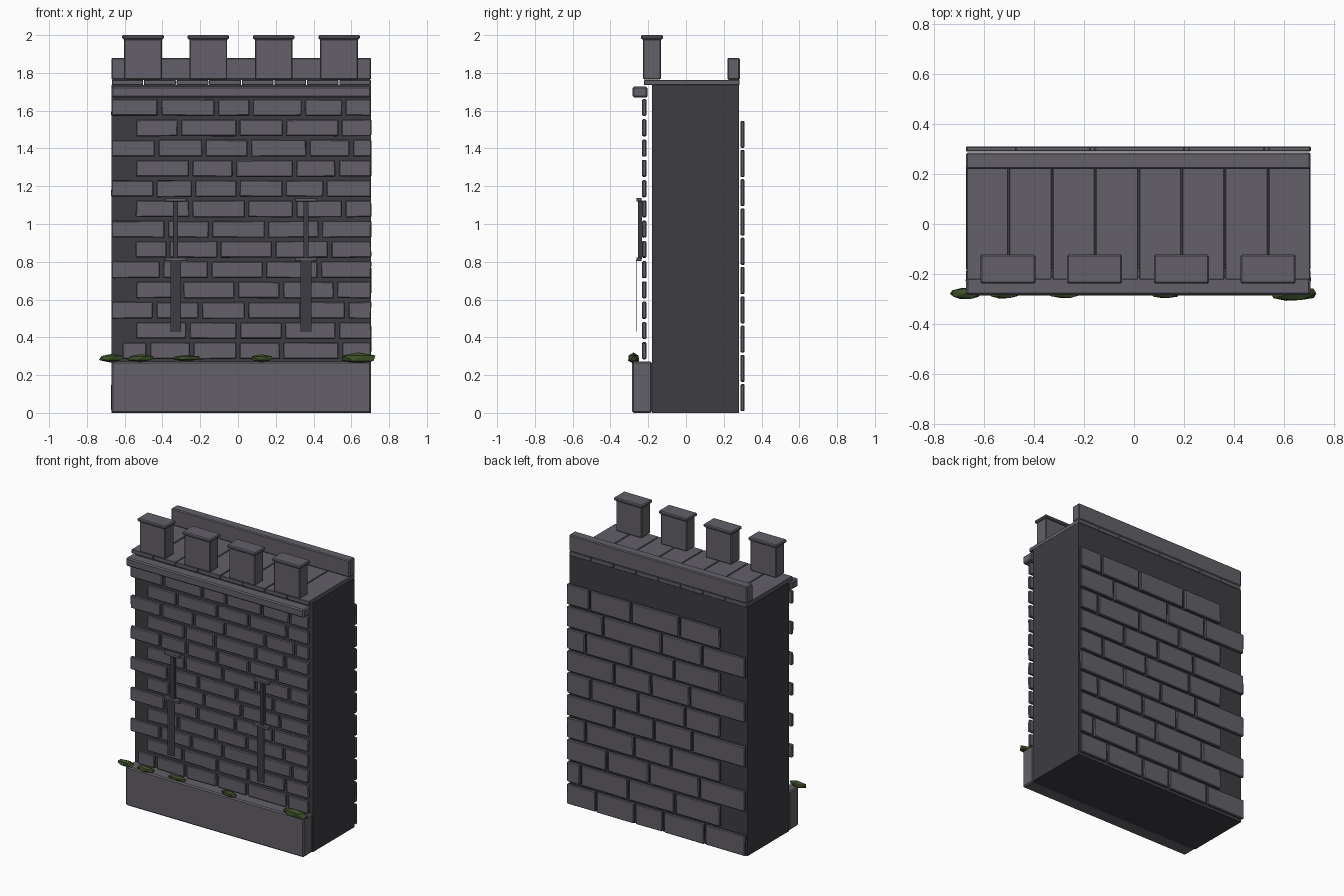
import bpy, bmesh, math, random
from mathutils import Vector

if "Cube" in bpy.data.objects:
    bpy.data.objects.remove(bpy.data.objects["Cube"])

random.seed(4)
XL, XR = -0.67, 0.705


def material(name, rgb):
    m = bpy.data.materials.new(name)
    m.diffuse_color = (*rgb, 1)
    m.use_nodes = True
    m.node_tree.nodes["Principled BSDF"].inputs["Base Color"].default_value = m.diffuse_color
    return m


STONE = material("grey stone", (0.125, 0.118, 0.138))
DARK = material("dark mortar", (0.047, 0.045, 0.053))
MOSS = material("moss green", (0.045, 0.075, 0.02))


def finish(name, bm, mat):
    mesh = bpy.data.meshes.new(name)
    bm.to_mesh(mesh)
    bm.free()
    mesh.materials.append(mat)
    ob = bpy.data.objects.new(name, mesh)
    bpy.context.collection.objects.link(ob)
    return ob


def add_box(bm, x, y, z, bevel=0.0, jitter=0.0):
    """Box from (min, max) ranges, optionally uneven and bevelled."""
    verts = bmesh.ops.create_cube(bm, size=1)["verts"]
    for v in verts:
        v.co = Vector([r[0] if c < 0 else r[1] for c, r in zip(v.co, (x, y, z))])
        v.co.x += random.uniform(-jitter, jitter)
        v.co.z += random.uniform(-jitter, jitter)
    if bevel:
        edges = list({e for v in verts for e in v.link_edges})
        bmesh.ops.bevel(bm, geom=edges, offset=bevel, segments=1, affect='EDGES')


def box(name, x, y, z, mat=STONE, bevel=0.0):
    bm = bmesh.new()
    add_box(bm, x, y, z, bevel)
    return finish(name, bm, mat)


def bricks(name, rows, y, z0, pitch, height, gap):
    """Rows of bricks, bottom row first; each row lists its joint positions."""
    bm = bmesh.new()
    for i, joints in enumerate(rows):
        z = z0 + i * pitch
        for a, b in zip(joints, joints[1:]):
            left = a if a == joints[0] else a + gap / 2
            right = b if b == joints[-1] else b - gap / 2
            add_box(bm, (left, right), y, (z, z + height), 0.005, 0.002)
    return finish(name, bm, STONE)


# Wall body, plinth and ledge
box("wall_core", (XL, XR), (-0.18, 0.28), (0, 1.735), DARK)
box("plinth", (XL, XR), (-0.285, -0.18), (0, 0.272), STONE, 0.008)
box("front_ledge", (XL, XR), (-0.283, -0.203), (1.67, 1.727), STONE, 0.008)

# Front brickwork
S = -0.54
front_rows = [
    [-0.61, -0.475, -0.245, 0.0, 0.23, 0.54, XR],
    [S, -0.265, 0.0, 0.24, 0.525, XR],
    [XL, -0.44, -0.2, 0.045, 0.34, 0.575, XR],
    [S, -0.3, -0.01, 0.23, 0.515, XR],
    [XL, -0.405, -0.15, 0.14, 0.43, XR],
    [S, -0.37, -0.1, 0.19, 0.485, XR],
    [XL, -0.38, -0.145, 0.15, 0.435, XR],
    [S, -0.25, 0.045, 0.3, 0.56, XR],
    [XL, -0.44, -0.235, 0.0, 0.245, 0.46, XR],
    [S, -0.25, -0.02, 0.3, 0.525, XR],
    [XL, -0.43, -0.18, 0.06, 0.37, 0.6, XR],
    [S, -0.31, 0.0, 0.245, 0.54, XR],
    [XL, -0.415, -0.115, 0.07, 0.345, 0.56, XR],
]
bricks("front_bricks", front_rows, (-0.232, -0.21), 0.285, 0.1073, 0.088, 0.018)

# Back brickwork
B = -0.475
back_rows = [
    [XL, -0.36, -0.04, 0.18, 0.48, XR],
    [B, -0.13, 0.23, 0.6, XR],
    [XL, -0.32, 0.07, 0.395, XR],
    [B, -0.1, 0.185, 0.56, XR],
    [XL, -0.265, 0.03, 0.34, XR],
    [B, -0.21, 0.155, 0.52, XR],
    [XL, -0.245, 0.055, 0.34, XR],
    [B, -0.125, 0.21, 0.56, XR],
    [XL, -0.34, -0.025, 0.425, XR],
    [B, -0.165, 0.21, 0.53, XR],
]
bricks("back_bricks", back_rows, (0.289, 0.31), 0.01, 0.155, 0.141, 0.014)

# Walkway slabs
bm = bmesh.new()
slabs = [XL, -0.5, -0.327, -0.155, 0.018, 0.19, 0.363, 0.535, XR]
for a, b in zip(slabs, slabs[1:]):
    add_box(bm, (a + 0.002, b - 0.002), (-0.222, 0.283), (1.735, 1.763), 0.003)
finish("walkway_slabs", bm, STONE)

# Rear parapet and front merlons with caps
box("rear_parapet", (XL, XR), (0.22, 0.285), (1.763, 1.88), STONE, 0.006)
for i in range(4):
    x = -0.503 + i * 0.346
    box("merlon", (x - 0.1, x + 0.1), (-0.227, -0.133), (1.765, 1.98), STONE, 0.005)
    box("merlon_cap", (x - 0.11, x + 0.11), (-0.238, -0.122), (1.978, 2.0), STONE, 0.006)

# Arrow slits: narrow bar, wide lower plate, two stone lintels
for x in (-0.33, 0.36):
    box("slit_bar", (x - 0.013, x + 0.013), (-0.255, -0.232), (0.815, 1.125), DARK)
    box("slit_plate", (x - 0.028, x + 0.028), (-0.266, -0.261), (0.43, 0.81), DARK)
    for z in (0.803, 1.118):
        box("slit_lintel", (x - 0.058, x + 0.058), (-0.263, -0.235), (z, z + 0.02), STONE, 0.003)

# Moss clumps on the plinth edge
for x, rx, rz in ((-0.672, 0.073, 0.024), (-0.515, 0.075, 0.022), (-0.275, 0.08, 0.019),
                  (0.125, 0.066, 0.022), (0.637, 0.106, 0.032)):
    bm = bmesh.new()
    bmesh.ops.create_icosphere(bm, subdivisions=1, radius=1)
    for v in bm.verts:
        k = random.uniform(0.88, 1.08)
        v.co = Vector((x + v.co.x * rx * k, -0.277 + v.co.y * rz * 1.05 * k, 0.29 + v.co.z * rz * k))
    finish("moss_clump", bm, MOSS)
